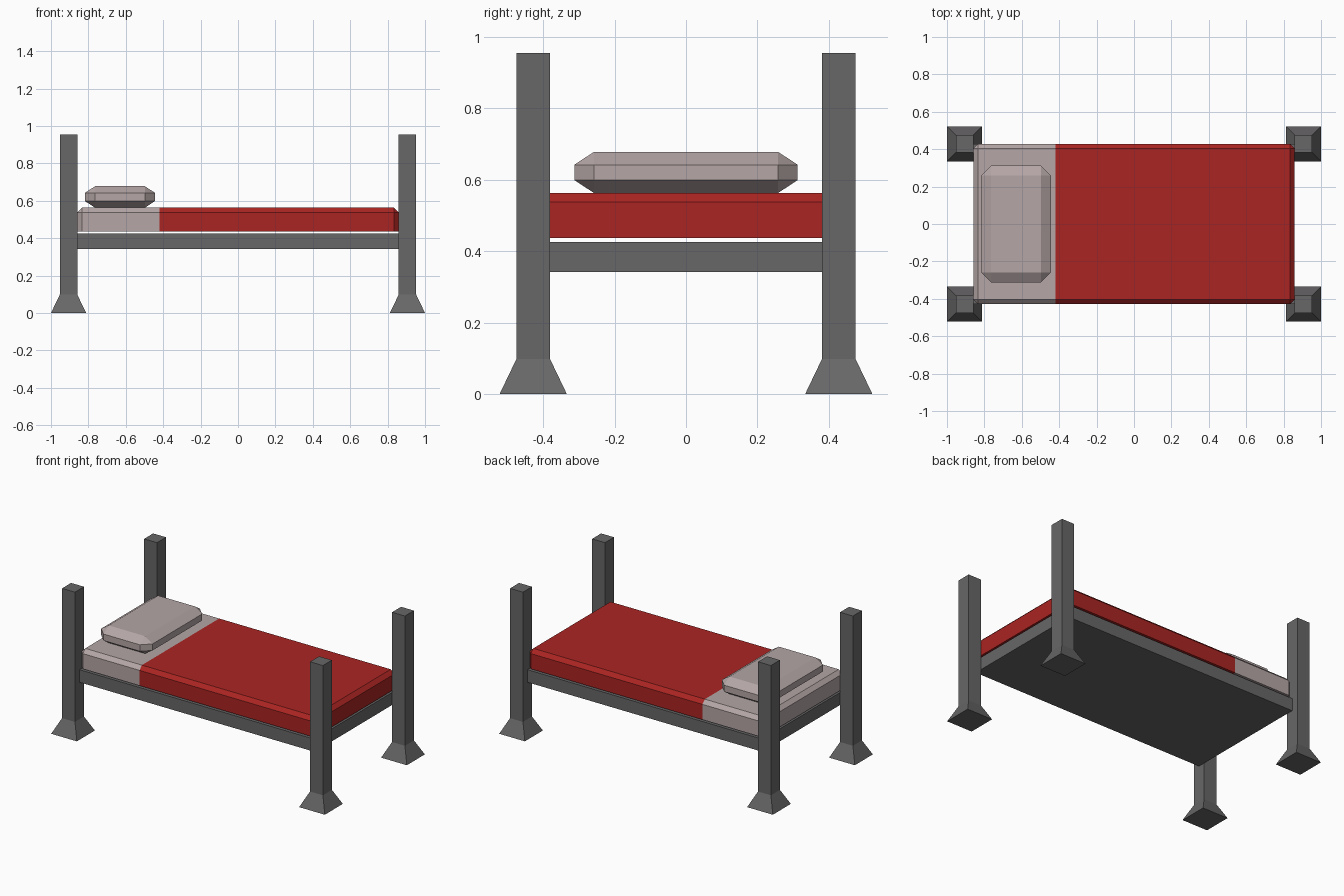
import bpy, bmesh
from mathutils import Matrix, Vector

if "Cube" in bpy.data.objects:
    bpy.data.objects.remove(bpy.data.objects["Cube"])


def material(name, rgb):
    m = bpy.data.materials.new(name)
    m.diffuse_color = (*rgb, 1)
    m.use_nodes = True
    m.node_tree.nodes["Principled BSDF"].inputs["Base Color"].default_value = m.diffuse_color
    return m


GREY = material("dark_grey", (0.14, 0.135, 0.14))
LINEN = material("linen", (0.46, 0.38, 0.38))
RED = material("red_blanket", (0.40, 0.018, 0.016))


def add_box(bm, lo, hi):
    lo, hi = Vector(lo), Vector(hi)
    mat = Matrix.Translation((lo + hi) / 2) @ Matrix.Diagonal((*(hi - lo), 1))
    return bmesh.ops.create_cube(bm, size=1, matrix=mat)["verts"]


def finish(bm, name, *mats):
    bmesh.ops.recalc_face_normals(bm, faces=bm.faces)
    me = bpy.data.meshes.new(name)
    bm.to_mesh(me)
    bm.free()
    for m in mats:
        me.materials.append(m)
    ob = bpy.data.objects.new(name, me)
    bpy.context.collection.objects.link(ob)
    return ob


# Four posts, each a square column flaring out into a foot
R, FOOT, PX, PY = 0.047, 0.094, 0.906, 0.428
for sx, side in ((-1, "head"), (1, "foot")):
    for sy, face in ((-1, "front"), (1, "back")):
        bm = bmesh.new()
        x, y = sx * PX, sy * PY
        add_box(bm, (x - R, y - R, 0.098), (x + R, y + R, 0.955))
        bottom = min(bm.faces, key=lambda f: f.calc_center_median().z)
        ext = bmesh.ops.extrude_face_region(bm, geom=[bottom])["geom"]
        bmesh.ops.delete(bm, geom=[bottom], context="FACES_ONLY")
        for v in (g for g in ext if isinstance(g, bmesh.types.BMVert)):
            v.co = (x + (v.co.x - x) * FOOT / R, y + (v.co.y - y) * FOOT / R, 0)
        finish(bm, f"{side}_{face}_post", GREY)

# Solid bed base
bm = bmesh.new()
add_box(bm, (-0.859, -0.428, 0.342), (0.859, 0.428, 0.425))
finish(bm, "bed_base", GREY)

# Mattress: chamfered except along the bottom, blanket colour past the fold line
FOLD = -0.42
bm = bmesh.new()
add_box(bm, (-0.859, -0.428, 0.437), (0.859, 0.428, 0.563))
edges = [e for e in bm.edges if max(v.co.z for v in e.verts) > 0.5]
bmesh.ops.bevel(bm, geom=edges, offset=0.025, segments=1, affect="EDGES")
bmesh.ops.bisect_plane(bm, geom=bm.verts[:] + bm.edges[:] + bm.faces[:],
                       plane_co=(FOLD, 0, 0), plane_no=(1, 0, 0))
for f in bm.faces:
    f.material_index = int(f.calc_center_median().x > FOLD)
finish(bm, "mattress_and_blanket", LINEN, RED)

# Pillow: chamfered block, squashed so the chamfers are shallow
SQUASH = 0.655
bm = bmesh.new()
add_box(bm, (-0.819, -0.313, 0), (-0.443, 0.313, 0.115 / SQUASH))
bmesh.ops.bevel(bm, geom=bm.edges[:], offset=0.055, segments=1, affect="EDGES")
for v in bm.verts:
    v.co.z = 0.563 + v.co.z * SQUASH
finish(bm, "pillow", LINEN)
